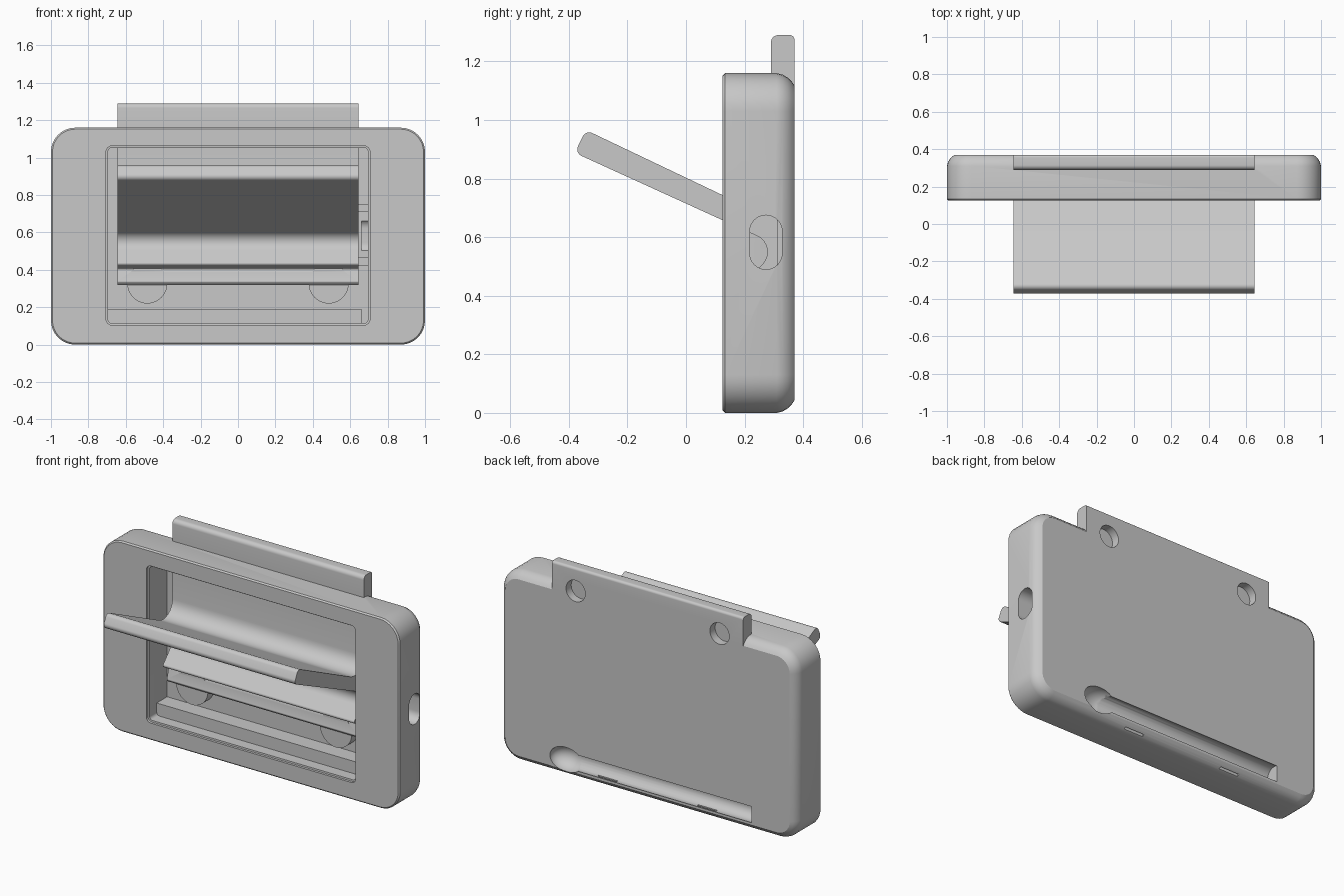
import bpy, bmesh, math
from mathutils import Vector, Matrix

if "Cube" in bpy.data.objects:
    bpy.data.objects.remove(bpy.data.objects["Cube"], do_unlink=True)

grey = bpy.data.materials.new("light grey plastic")
grey.use_nodes = True
COLOUR = (0.58, 0.58, 0.58, 1)
grey.diffuse_color = COLOUR
grey.node_tree.nodes["Principled BSDF"].inputs["Base Color"].default_value = COLOUR


def finish(name, bm):
    bmesh.ops.recalc_face_normals(bm, faces=bm.faces)
    me = bpy.data.meshes.new(name)
    bm.to_mesh(me)
    bm.free()
    me.materials.append(grey)
    ob = bpy.data.objects.new(name, me)
    bpy.context.collection.objects.link(ob)
    return ob


def loft(name, rings):
    """Skin a list of equal-length point rings and cap both ends."""
    bm = bmesh.new()
    loops = [[bm.verts.new(p) for p in r] for r in rings]
    n = len(loops[0])
    for a, b in zip(loops, loops[1:]):
        for i in range(n):
            bm.faces.new((a[i], a[(i + 1) % n], b[(i + 1) % n], b[i]))
    bm.faces.new(loops[0])
    bm.faces.new(loops[-1])
    return finish(name, bm)


def rounded(points, steps=8):
    """Round each corner (a, b, radius) of a polygon."""
    out = []
    for i, (a, b, r) in enumerate(points):
        p = Vector((a, b))
        u = (Vector(points[i - 1][:2]) - p).normalized()
        v = (Vector(points[(i + 1) % len(points)][:2]) - p).normalized()
        if r == 0:
            out.append(p)
            continue
        half = u.angle(v) / 2
        centre = p + (u + v).normalized() * (r / math.sin(half))
        start = p + u * (r / math.tan(half)) - centre
        end = p + v * (r / math.tan(half)) - centre
        sweep = math.pi - 2 * half
        for k in range(steps + 1):
            t = k / steps
            out.append(centre + (start * math.sin((1 - t) * sweep)
                                 + end * math.sin(t * sweep)) / math.sin(sweep))
    return out


def panel(name, x, z0, z1, radius, profile):
    """Rounded rectangle facing the front, lofted along (y, inset) steps."""
    rings = []
    for y, d in profile:
        r = max(radius - d, 0.005)
        pts = rounded([(-x + d, z0 + d, r), (x - d, z0 + d, r),
                       (x - d, z1 - d, r), (-x + d, z1 - d, r)])
        rings.append([(p.x, y, p.y) for p in pts])
    return loft(name, rings)


def box(name, x0, x1, y0, y1, z0, z1):
    ring = [(y0, z0), (y1, z0), (y1, z1), (y0, z1)]
    return loft(name, [[(x, y, z) for y, z in ring] for x in (x0, x1)])


def cylinder(name, centre, radius, depth, axis):
    bm = bmesh.new()
    rot = Matrix.Rotation(math.pi / 2, 4, "Y" if axis == "X" else "X")
    bmesh.ops.create_cone(bm, cap_ends=True, segments=40, radius1=radius, radius2=radius,
                          depth=depth, matrix=Matrix.Translation(centre) @ rot)
    return finish(name, bm)


def combine(ob, other, operation):
    """Apply a boolean and drop the helper."""
    mod = ob.modifiers.new("cut", "BOOLEAN")
    mod.operation, mod.solver, mod.object = operation, "EXACT", other
    bpy.context.view_layer.update()
    graph = bpy.context.evaluated_depsgraph_get()
    me = bpy.data.meshes.new_from_object(ob.evaluated_get(graph))
    ob.modifiers.clear()
    ob.data = me
    bpy.data.objects.remove(other, do_unlink=True)


# Outer case with softened back rim and the front window cavity
case = panel("case", 1.0, 0.0, 1.16, 0.13,
             [(0.125, 0.008), (0.133, 0), (0.31, 0), (0.33, 0.005),
              (0.347, 0.015), (0.36, 0.027), (0.37, 0.042)])
cavity = panel("cavity", 0.695, 0.115, 1.052, 0.02,
               [(0.1, -0.01), (0.14, -0.01), (0.141, 0), (0.31, 0)])
combine(case, cavity, "DIFFERENCE")

# Bracket: top flap, back plate, sloping support arm and lower lip
W = 0.645
section = rounded([
    (0.37, 1.29, 0.015), (0.29, 1.29, 0.025), (0.29, 0.665, 0.09),
    (-0.342, 0.966, 0.025), (-0.38, 0.888, 0.025), (0.318, 0.57, 0.06),
    (0.19, 0.43, 0.012), (0.255, 0.405, 0.01), (0.235, 0.335, 0.01),
    (0.25, 0.32, 0), (0.33, 0.32, 0), (0.33, 1.0, 0), (0.37, 1.0, 0)])
bracket = loft("bracket", [[(x, p.x, p.y) for p in section] for x in (-W, W)])
combine(case, bracket, "UNION")

# Ledge that houses the long groove
combine(case, box("ledge", -0.72, 0.66, 0.21, 0.33, 0.09, 0.19), "UNION")

# Round tabs below the lip and blind holes in the back of the flap
for x in (-0.485, 0.485):
    combine(case, cylinder("tab", (x, 0.285, 0.327), 0.107, 0.07, "Y"), "UNION")
    combine(case, cylinder("flap_hole", (x, 0.37, 1.15), 0.065, 0.1, "Y"), "DIFFERENCE")

# Groove along the lower back with a finger scoop at one end
combine(case, cylinder("groove", (-0.07, 0.345, 0.105), 0.055, 1.26, "X"), "DIFFERENCE")
bm = bmesh.new()
bmesh.ops.create_uvsphere(bm, u_segments=32, v_segments=16, radius=1,
                          matrix=Matrix.Translation((0.55, 0.36, 0.105))
                          @ Matrix.Diagonal((0.11, 0.08, 0.076, 1)))
combine(case, finish("scoop", bm), "DIFFERENCE")

# Thin slits in the bottom edge
for x in (0.287, -0.384):
    combine(case, box("slit", x - 0.065, x + 0.065, 0.337, 0.349, -0.02, 0.07), "DIFFERENCE")

# Stadium-shaped port through the left wall
port = rounded([(0.218, 0.49, 0.0545), (0.328, 0.49, 0.0545),
                (0.328, 0.675, 0.0545), (0.218, 0.675, 0.0545)])
combine(case, loft("port", [[(x, p.x, p.y) for p in port] for x in (0.66, 1.1)]), "DIFFERENCE")

# Small ribs between bracket and wall
for z in (0.445, 0.73):
    box("side_rib", 0.64, 0.71, 0.28, 0.32, z - 0.022, z + 0.022)

# Smooth shading with crisp edges
bpy.ops.object.select_all(action="DESELECT")
case.select_set(True)
bpy.context.view_layer.objects.active = case
bpy.ops.object.shade_smooth_by_angle(angle=math.radians(30))
